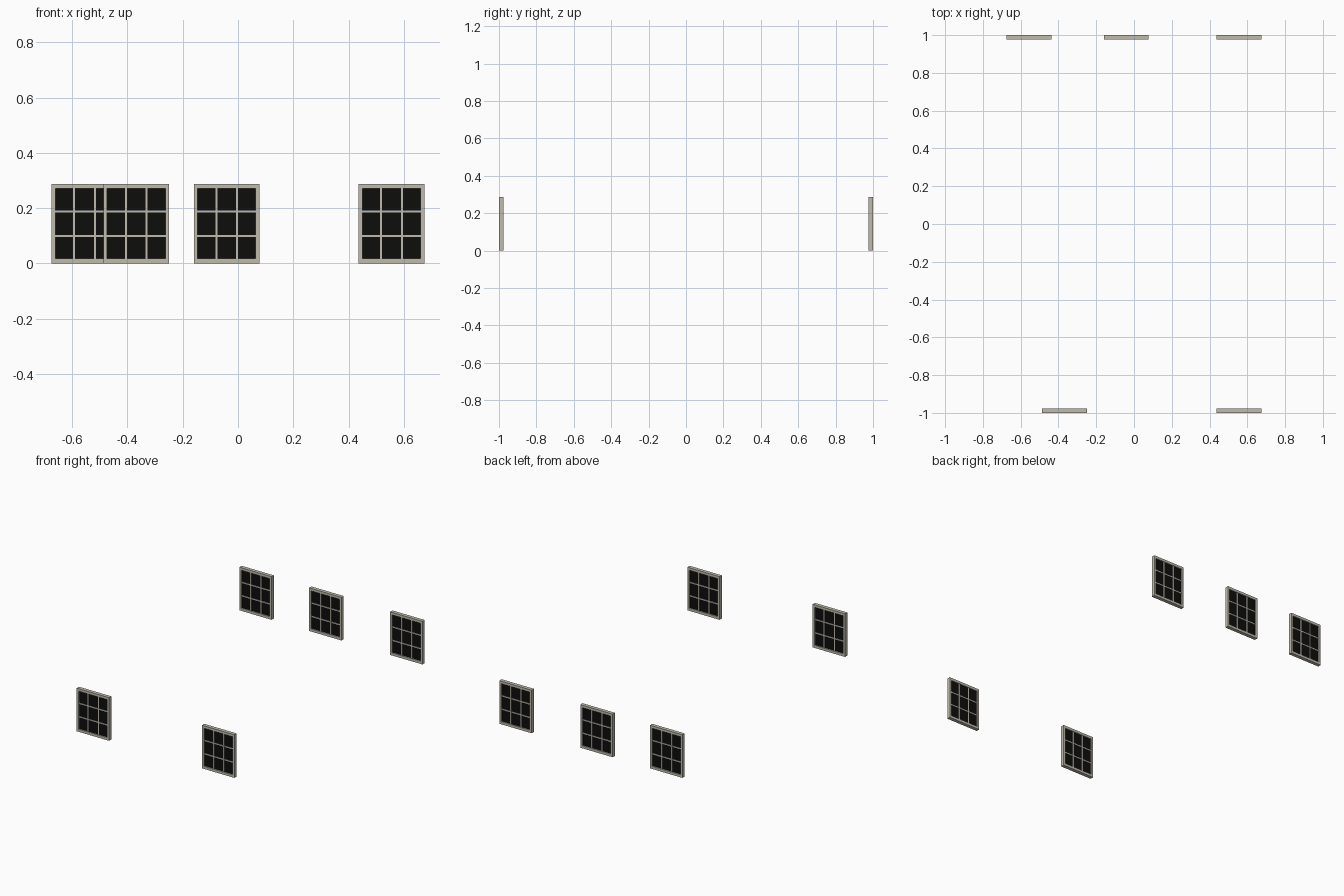
import bpy
import bmesh

if "Cube" in bpy.data.objects:
    bpy.data.objects.remove(bpy.data.objects["Cube"])

W, H, D = 0.238, 0.287, 0.024      # overall window size
SIDE, RAIL = 0.014, 0.017          # frame widths: sides, top and bottom
BAR = 0.0075                       # glazing bar width


def material(name, rgb):
    m = bpy.data.materials.new(name)
    m.diffuse_color = (*rgb, 1)
    m.use_nodes = True
    m.node_tree.nodes["Principled BSDF"].inputs["Base Color"].default_value = m.diffuse_color
    return m


stone = material("warm grey paint", (0.53, 0.50, 0.43))
black = material("black glass", (0.004, 0.004, 0.0035))


def mesh_from(bm, name, mat):
    bmesh.ops.recalc_face_normals(bm, faces=bm.faces)
    me = bpy.data.meshes.new(name)
    bm.to_mesh(me)
    bm.free()
    me.materials.append(mat)
    return me


def add_box(bm, size, centre):
    verts = bmesh.ops.create_cube(bm, size=1)["verts"]
    bmesh.ops.scale(bm, vec=size, verts=verts)
    bmesh.ops.translate(bm, vec=centre, verts=verts)


# Mitred frame: outer and inner rectangles joined into a solid ring
def frame_mesh():
    bm = bmesh.new()
    loops = []
    for inset_x, inset_z, y in ((0, 0, -D / 2), (0, 0, D / 2),
                                (SIDE, RAIL, D / 2), (SIDE, RAIL, -D / 2)):
        x, lo, hi = W / 2 - inset_x, inset_z, H - inset_z
        loops.append([bm.verts.new((px, y, pz)) for px, pz in
                      ((-x, lo), (x, lo), (x, hi), (-x, hi))])
    for k in range(4):
        a, b = loops[k], loops[(k + 1) % 4]
        for i in range(4):
            j = (i + 1) % 4
            bm.faces.new((a[i], a[j], b[j], b[i]))
    return mesh_from(bm, "frame", stone)


# Glazing bars: two upright, two level, making nine panes
def bars_mesh():
    bm = bmesh.new()
    for s in (-1, 1):
        add_box(bm, (BAR, D * 0.68, H - 2 * RAIL), (s * 0.0375, 0, H / 2))
        add_box(bm, (W - 2 * SIDE, D * 0.66, BAR), (0, 0, H / 2 + s * 0.0445))
    return mesh_from(bm, "glazing_bars", stone)


# Single dark sheet seen through all nine openings
def glass_mesh():
    bm = bmesh.new()
    add_box(bm, (W - 2 * SIDE, 0.009, H - 2 * RAIL), (0, 0, H / 2))
    return mesh_from(bm, "glass", black)


parts = [frame_mesh(), bars_mesh(), glass_mesh()]

# Two windows in the front row, three in the back row
rows = {"front": (-1 + D / 2, (-0.368, 0.555)),
        "back": (1 - D / 2, (-0.555, -0.041, 0.555))}
for row, (y, xs) in rows.items():
    for n, x in enumerate(xs, 1):
        for me in parts:
            ob = bpy.data.objects.new(f"{row}_window_{n}_{me.name}", me)
            ob.location = (x, y, 0)
            bpy.context.collection.objects.link(ob)
